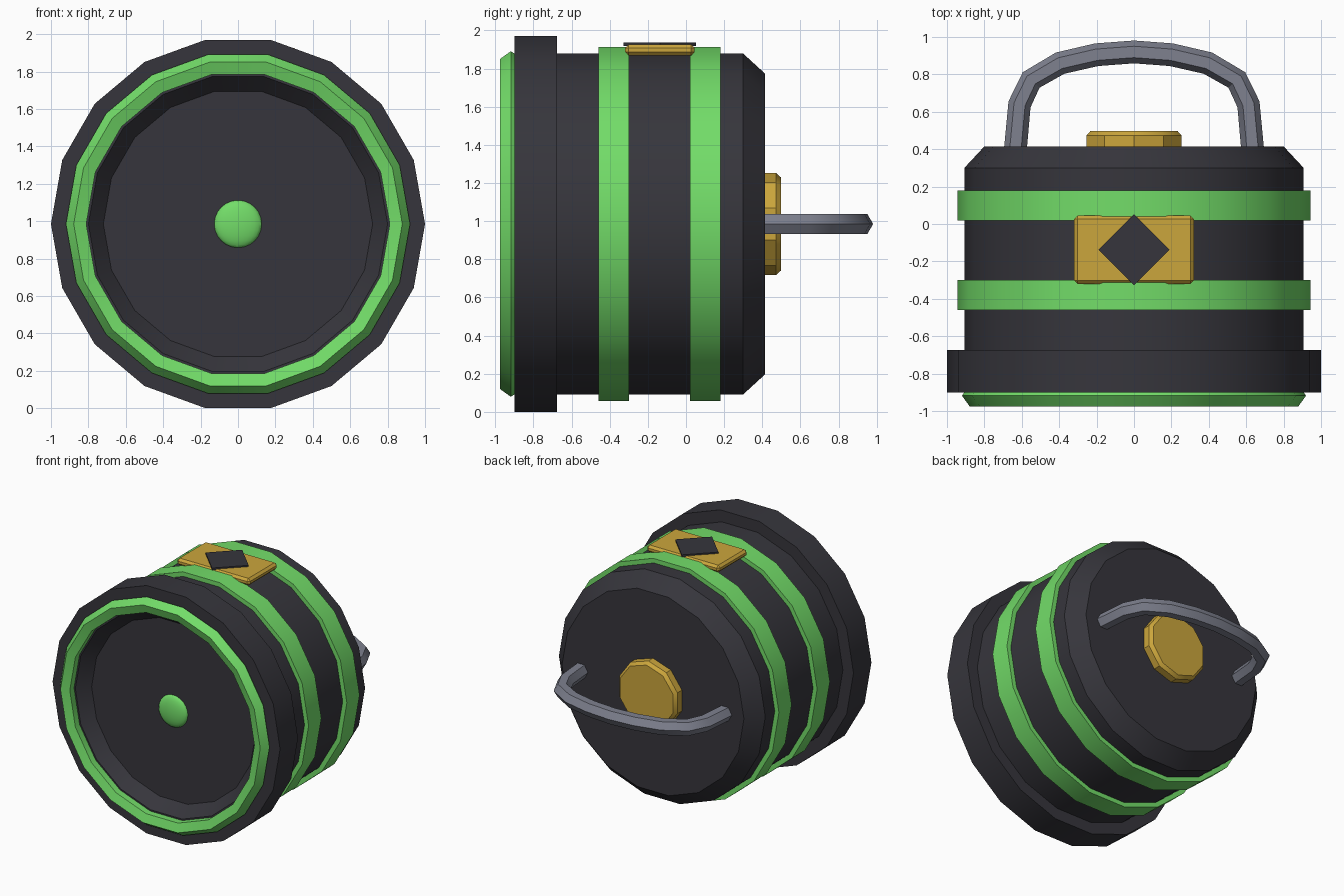
import bpy, bmesh
from math import pi, cos, sin, radians
from mathutils import Vector

if "Cube" in bpy.data.objects:
    bpy.data.objects.remove(bpy.data.objects["Cube"], do_unlink=True)

CZ = 0.985      # height of the drum axis
SIDES = 18


def material(name, rgb):
    m = bpy.data.materials.new(name)
    m.use_nodes = True
    m.diffuse_color = (*rgb, 1)
    m.node_tree.nodes["Principled BSDF"].inputs["Base Color"].default_value = (*rgb, 1)
    return m


dark = material("charcoal", (0.037, 0.036, 0.045))
green = material("bright green", (0.17, 0.72, 0.14))
gold = material("gold", (0.60, 0.38, 0.045))
grey = material("steel grey", (0.21, 0.22, 0.275))


def finish(name, bm, mat):
    bmesh.ops.recalc_face_normals(bm, faces=bm.faces[:])
    mesh = bpy.data.meshes.new(name)
    bm.to_mesh(mesh)
    bm.free()
    mesh.materials.append(mat)
    ob = bpy.data.objects.new(name, mesh)
    bpy.context.collection.objects.link(ob)
    bpy.ops.object.select_all(action='DESELECT')
    ob.select_set(True)
    bpy.context.view_layer.objects.active = ob
    bpy.ops.object.shade_smooth_by_angle(angle=radians(30))
    return ob


def skin(bm, rings, closed):
    """Bridge consecutive rings of vertices with quads."""
    pairs = list(zip(rings, rings[1:])) + ([(rings[-1], rings[0])] if closed else [])
    for a, b in pairs:
        n = len(a)
        for i in range(n):
            j = (i + 1) % n
            bm.faces.new((a[i], a[j], b[j], b[i]))
    if not closed:
        bm.faces.new(rings[0])
        bm.faces.new(rings[-1])


def lathe(name, profile, mat, sides=SIDES, closed=False, turn=0.0):
    """Spin (radius, y) points about the drum axis."""
    bm = bmesh.new()
    rings = []
    for r, y in profile:
        angles = [turn + 2 * pi * i / sides for i in range(sides)]
        rings.append([bm.verts.new((r * cos(a), y, CZ + r * sin(a))) for a in angles])
    skin(bm, rings, closed)
    return finish(name, bm, mat)


def box(name, centre, size, mat, bevel=0.0, turn=0.0):
    bm = bmesh.new()
    bmesh.ops.create_cube(bm, size=1)
    bmesh.ops.scale(bm, vec=size, verts=bm.verts)
    if bevel:
        bmesh.ops.bevel(bm, geom=bm.edges[:], offset=bevel, segments=1, affect='EDGES')
    ob = finish(name, bm, mat)
    ob.location = centre
    ob.rotation_euler.z = turn
    return ob


# Drum with dished front rim and chamfered back
lathe("drum_body", [(0.72, -0.81), (0.80, -0.90), (1.0, -0.90), (1.0, -0.675),
                    (0.907, -0.675), (0.907, 0.30), (0.80, 0.415)], dark)

# Five-sided front ring
ring = [(0.86 + 0.06 * cos(2 * pi * k / 5), -0.918 - 0.06 * sin(2 * pi * k / 5))
        for k in range(5)]
lathe("front_ring", ring, green, closed=True)

# Two raised bands
for name, y in (("front_band", -0.38), ("back_band", 0.10)):
    lathe(name, [(0.89, y - 0.08), (0.943, y - 0.08), (0.943, y + 0.08), (0.89, y + 0.08)],
          green, closed=True)

# Flattened button in the front dish
bm = bmesh.new()
bmesh.ops.create_uvsphere(bm, u_segments=24, v_segments=12, radius=0.127)
bmesh.ops.scale(bm, vec=(1, 0.3, 1), verts=bm.verts)
finish("front_button", bm, green).location = (0, -0.81, CZ)

# Bevelled knob on the back
lathe("back_knob", [(0.268, 0.40), (0.268, 0.472), (0.245, 0.497)], gold, sides=10, turn=pi / 10)

# Top plate and diamond
box("top_plate", (0, -0.137, 1.897), (0.64, 0.365, 0.056), gold, bevel=0.018)
box("top_diamond", (0, -0.137, 1.927), (0.268, 0.268, 0.018), dark, turn=pi / 4)

# Hexagonal carrying handle, mirrored about the middle
half = [(0.635, 0.39), (0.612, 0.64), (0.55, 0.77), (0.395, 0.86), (0.20, 0.905)]
path = [Vector(p) for p in half + [(0, 0.92)] + [(-x, y) for x, y in reversed(half)]]
bm = bmesh.new()
rings = []
for i, p in enumerate(path):
    before = (p - path[max(i - 1, 0)]).normalized()
    after = (path[min(i + 1, len(path) - 1)] - p).normalized()
    along = (before + after).normalized()
    side = Vector((along.y, -along.x))
    loop = []
    for k in range(6):
        q = p + side * 0.061 * cos(k * pi / 3)
        loop.append(bm.verts.new((q.x, q.y, CZ + 0.061 * sin(k * pi / 3))))
    rings.append(loop)
skin(bm, rings, closed=False)
finish("carry_handle", bm, grey)
